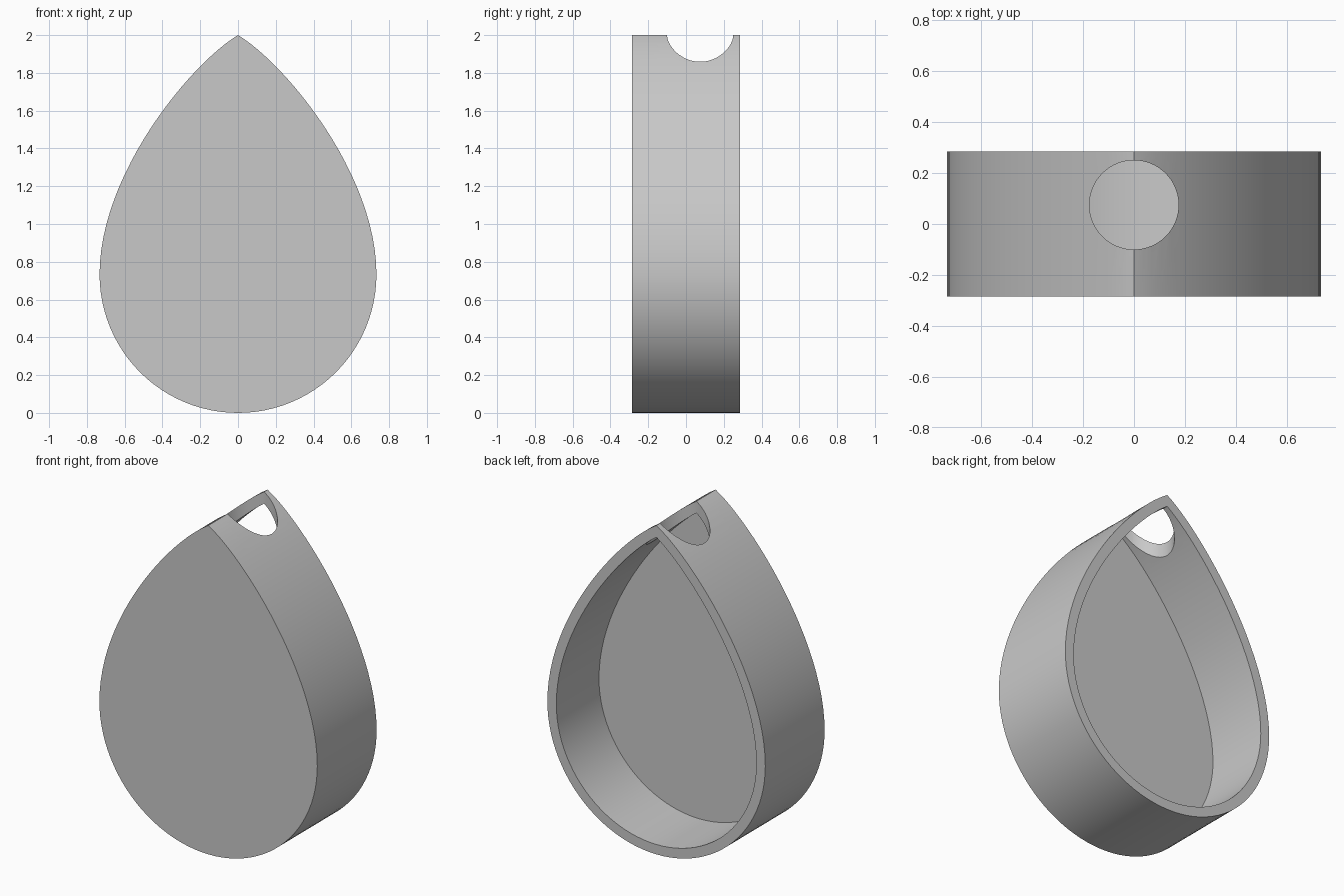
import bpy, bmesh, math
from mathutils import Vector
from mathutils.geometry import interpolate_bezier

cube = bpy.data.objects.get("Cube")
if cube:
    bpy.data.objects.remove(cube, do_unlink=True)

R = 0.733            # radius of the round lower half
WALL = 0.06
FRONT, FLOOR, BACK = -0.285, -0.125, 0.285
APEX = Vector((0, 2))

grey = bpy.data.materials.new("light_grey")
grey.use_nodes = True
colour = (0.58, 0.58, 0.58, 1)
grey.diffuse_color = colour
grey.node_tree.nodes["Principled BSDF"].inputs["Base Color"].default_value = colour


def half_profile():
    """Right half of the teardrop, from the bottom to the apex."""
    arc = [Vector((R * math.sin(a), R - R * math.cos(a)))
           for a in (math.pi / 2 * i / 24 for i in range(24))]
    side = interpolate_bezier(Vector((R, R)), Vector((R, 1.266)),
                              Vector((0.25, 1.85)), APEX, 25)
    return arc + [Vector(p[:2]) for p in side]


def inset(points, distance):
    """Offset the half profile inward, mitred at the apex."""
    result = [points[0] + Vector((0, distance))]
    for before, p, after in zip(points, points[1:], points[2:]):
        along = (after - before).normalized()
        q = p + Vector((-along.y, along.x)) * distance
        if q.x > 0.005:
            result.append(q)
    edge = (points[-1] - points[-2]).normalized()
    return result + [APEX - Vector((0, distance / abs(edge.x)))]


def mirrored(points):
    return points + [Vector((-p.x, p.y)) for p in reversed(points[1:-1])]


# Teardrop shell: solid front, open back
outer = half_profile()
inner = mirrored(inset(outer, WALL))
outer = mirrored(outer)
bm = bmesh.new()


def ring(points, y):
    verts = [bm.verts.new((p.x, y, p.y)) for p in points]
    return verts, [bm.edges.new((a, b)) for a, b in zip(verts, verts[1:] + verts[:1])]


def wall(a, b):
    for i in range(len(a)):
        j = (i + 1) % len(a)
        bm.faces.new((a[i], a[j], b[j], b[i]))


front, _ = ring(outer, FRONT)
back, back_edges = ring(outer, BACK)
rim, rim_edges = ring(inner, BACK)
floor, _ = ring(inner, FLOOR)
wall(front, back)
wall(rim, floor)
bm.faces.new(front)
bm.faces.new(floor)
bmesh.ops.triangle_fill(bm, edges=back_edges + rim_edges, use_beauty=True)
bmesh.ops.recalc_face_normals(bm, faces=bm.faces)
mesh = bpy.data.meshes.new("teardrop_shell")
bm.to_mesh(mesh)
bm.free()
shell = bpy.data.objects.new("teardrop_shell", mesh)
bpy.context.collection.objects.link(shell)
mesh.materials.append(grey)

# Round opening through the top
bpy.ops.mesh.primitive_cylinder_add(vertices=64, radius=0.175, depth=1,
                                    location=(0, 0.075, 1.8))
cutter = bpy.context.object
cutter.name = "opening_cutter"
cutter.hide_render = True
cutter.data.materials.append(grey)
opening = shell.modifiers.new("opening", "BOOLEAN")
opening.operation = "DIFFERENCE"
opening.solver = "EXACT"
opening.object = cutter

bpy.ops.object.select_all(action="DESELECT")
shell.select_set(True)
bpy.context.view_layer.objects.active = shell
bpy.ops.object.modifier_apply(modifier=opening.name)
bpy.data.objects.remove(cutter, do_unlink=True)
bpy.ops.object.shade_smooth_by_angle(angle=math.radians(30))
